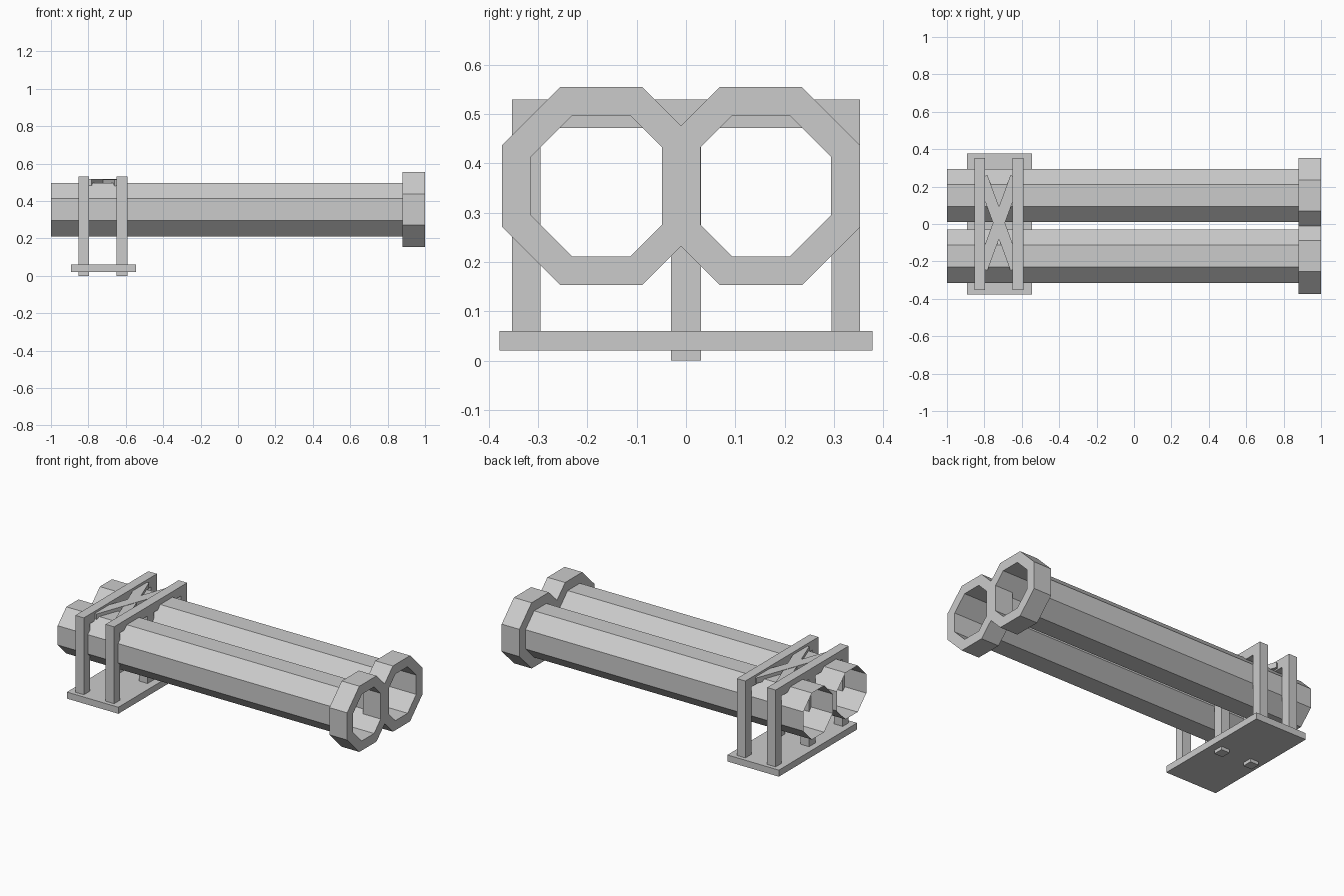
import bpy, bmesh
from math import cos, sin, pi, atan2, hypot

if "Cube" in bpy.data.objects:
    bpy.data.objects.remove(bpy.data.objects["Cube"])

AXIS_Z = 0.354          # height of the tube centre line
R_TUBE = 0.1425 / cos(pi / 8)
R_COLLAR = 0.201 / cos(pi / 8)


def finish(name, bm):
    mesh = bpy.data.meshes.new(name)
    bm.to_mesh(mesh)
    bm.free()
    obj = bpy.data.objects.new(name, mesh)
    bpy.context.collection.objects.link(obj)
    return obj


def box(name, x0, x1, y0, y1, z0, z1):
    bm = bmesh.new()
    bmesh.ops.create_cube(bm, size=1)
    bmesh.ops.scale(bm, vec=(x1 - x0, y1 - y0, z1 - z0), verts=bm.verts)
    bmesh.ops.translate(bm, vec=((x0 + x1) / 2, (y0 + y1) / 2, (z0 + z1) / 2), verts=bm.verts)
    return finish(name, bm)


def octagon_sweep(name, yc, stations):
    """Skin octagonal rings given as (x, radius) along the x axis."""
    bm = bmesh.new()
    rings = []
    for x, r in stations:
        angles = [pi / 8 + k * pi / 4 for k in range(8)]
        rings.append([bm.verts.new((x, yc + r * cos(a), AXIS_Z + r * sin(a))) for a in angles])
    for a, b in zip(rings, rings[1:]):
        for k in range(8):
            n = (k + 1) % 8
            bm.faces.new((a[k], a[n], b[n], b[k]))
    bm.normal_update()
    # make the outer walls point away from the axis
    f = bm.faces[:][0]
    c = f.calc_center_median()
    if f.normal.y * (c.y - yc) + f.normal.z * (c.z - AXIS_Z) < 0:
        bmesh.ops.reverse_faces(bm, faces=bm.faces[:])
    return finish(name, bm)


# Open thin tubes, each with a thick collar around the front opening
for side, yc in (("left", -0.172), ("right", 0.152)):
    octagon_sweep(side + "_tube", yc, [
        (-1, R_TUBE), (0.88, R_TUBE), (0.88, R_COLLAR),
        (1, R_COLLAR), (1, R_TUBE), (0.88, R_TUBE)])

# Base plate
box("base_plate", -0.893, -0.545, -0.378, 0.378, 0.02, 0.06)

# Two support frames: outer posts, a longer middle post and a top beam
for label, x in (("rear", -0.825), ("front", -0.62)):
    x0, x1 = x - 0.029, x + 0.029
    for post, y, z0 in (("left", -0.324, 0.04), ("middle", 0, 0), ("right", 0.324, 0.04)):
        half = 0.03 if post == "middle" else 0.029
        box(f"{label}_{post}_post", x0, x1, y - half, y + half, z0, 0.474)
    box(label + "_top_beam", x0, x1, -0.353, 0.353, 0.472, 0.53)

# Crossed braces joining the two beams
for label, s in (("first", 1), ("second", -1)):
    length = 2 * hypot(0.09, 0.245)
    brace = box(label + "_cross_brace", -length / 2, length / 2, -0.03, 0.03, -0.017, 0.017)
    brace.rotation_euler.z = atan2(0.245 * s, 0.09)
    brace.location = (-0.722, 0.006, 0.499 + 0.001 * s)
